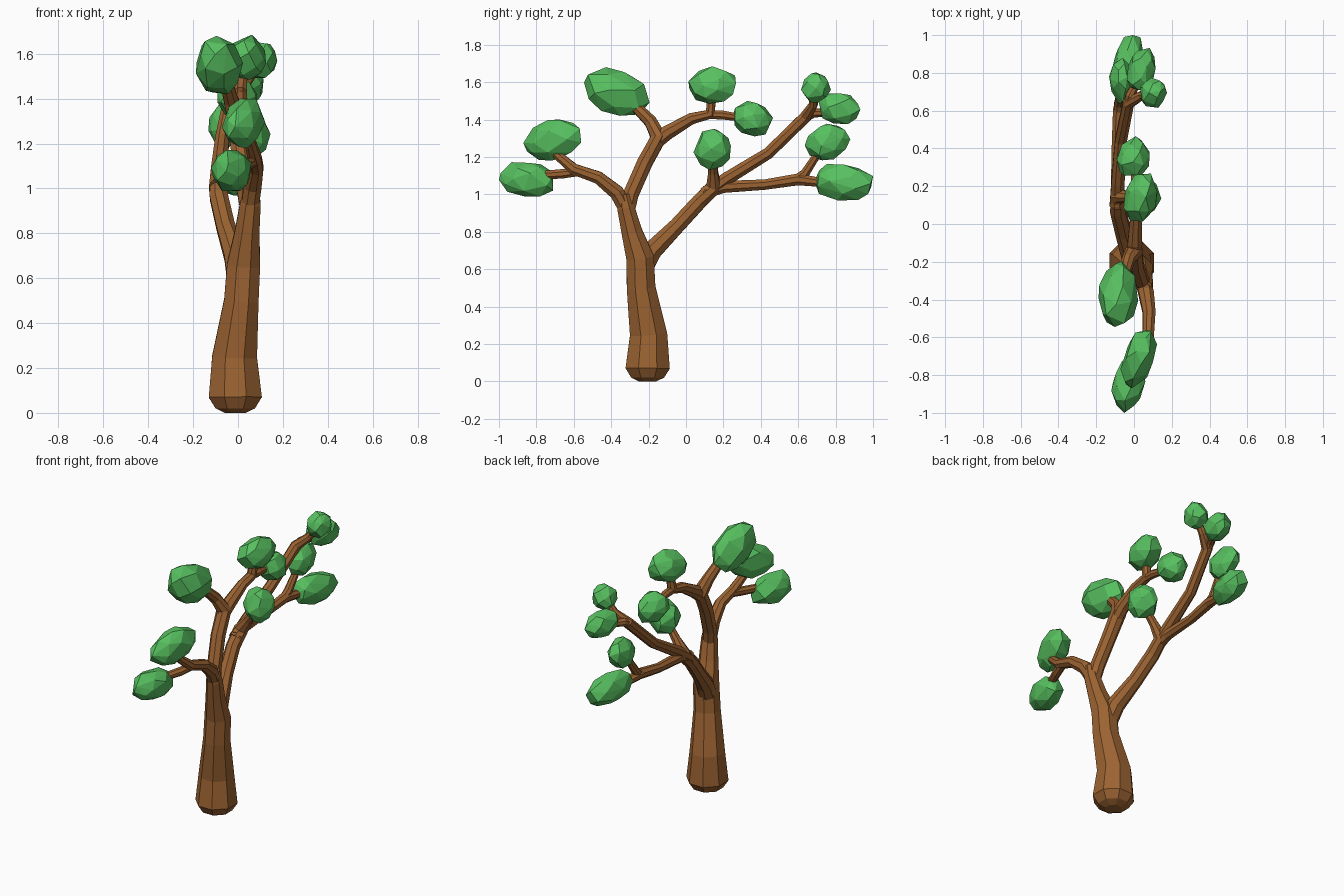
import bpy, bmesh, math, random
from mathutils import Vector, Matrix

if "Cube" in bpy.data.objects:
    bpy.data.objects.remove(bpy.data.objects["Cube"])

random.seed(4)


def material(name, rgb):
    m = bpy.data.materials.new(name)
    m.diffuse_color = (*rgb, 1)
    m.use_nodes = True
    m.node_tree.nodes["Principled BSDF"].inputs["Base Color"].default_value = m.diffuse_color
    return m


BARK = material("bark brown", (0.33, 0.125, 0.032))
LEAF = material("leaf green", (0.095, 0.52, 0.115))


def add_object(name, bm, mat):
    bmesh.ops.recalc_face_normals(bm, faces=bm.faces)
    me = bpy.data.meshes.new(name)
    bm.to_mesh(me)
    bm.free()
    me.materials.append(mat)
    ob = bpy.data.objects.new(name, me)
    bpy.context.collection.objects.link(ob)


def branch(name, path, sides=8):
    """Tapered faceted tube through (x, y, z, radius) points."""
    bm = bmesh.new()
    pts = [Vector(p[:3]) for p in path]
    rings, side = [], Vector((1, 0, 0))
    for i, p in enumerate(pts):
        a = (p - pts[i - 1]).normalized() if i else Vector()
        b = (pts[i + 1] - p).normalized() if i < len(pts) - 1 else Vector()
        t = (a + b).normalized()
        side = (side - t * side.dot(t)).normalized()
        up = t.cross(side)
        ring = []
        for k in range(sides):
            ang = 2 * math.pi * (k + 0.5) / sides
            ring.append(bm.verts.new(p + path[i][3] * (side * math.cos(ang) + up * math.sin(ang))))
        rings.append(ring)
    for r0, r1 in zip(rings, rings[1:]):
        for k in range(sides):
            n = (k + 1) % sides
            bm.faces.new((r0[k], r0[n], r1[n], r1[k]))
    bm.faces.new(rings[0][::-1])
    bm.faces.new(rings[-1])
    add_object(name, bm, BARK)


def leaf_clump(name, centre, half, tilt=0, yaw=0, n=27):
    """Irregular faceted blob: hull of scattered points fitted to a box."""
    rot = Matrix.Rotation(math.radians(yaw), 3, 'Z') @ Matrix.Rotation(math.radians(tilt), 3, 'X')
    pts = []
    for i in range(n):
        z = 1 - 2 * (i + 0.5) / n
        r = math.sqrt(1 - z * z)
        a = i * 2.39996 + random.uniform(-0.25, 0.25)
        v = Vector((r * math.cos(a), r * math.sin(a), z)) * random.uniform(0.93, 1.06)
        pts.append(rot @ Vector([v[k] * half[k] for k in range(3)]))
    lo = [min(p[k] for p in pts) for k in range(3)]
    hi = [max(p[k] for p in pts) for k in range(3)]
    bm = bmesh.new()
    for p in pts:
        bm.verts.new([centre[k] + half[k] * (2 * (p[k] - lo[k]) / (hi[k] - lo[k]) - 1) for k in range(3)])
    res = bmesh.ops.convex_hull(bm, input=bm.verts)
    loose = [v for v in bm.verts if not v.link_faces]
    bmesh.ops.delete(bm, geom=loose, context='VERTS')
    add_object(name, bm, LEAF)


# Trunk with rounded foot, leaning into the left limb
branch("trunk", [(-.012, -.205, 0.0, .05), (-.012, -.205, .02, .095), (-.012, -.205, .07, .128),
                 (-.015, -.2, .25, .108), (.015, -.24, .5, .083), (.025, -.245, .66, .08),
                 (.04, -.29, .8, .06), (.055, -.322, .93, .05), (.06, -.335, 1.0, .036)])

# Left limb and its twigs
branch("left_limb", [(.05, -.31, .9, .042), (.065, -.37, 1.01, .043), (.08, -.47, 1.09, .036),
                     (.075, -.6, 1.135, .032), (.05, -.7, 1.22, .025)])
branch("left_twig", [(.078, -.55, 1.125, .026), (.045, -.66, 1.11, .027), (-.01, -.8, 1.1, .024)])

# Middle limb and its twigs
branch("middle_limb", [(.05, -.315, .9, .042), (.035, -.295, 1.0, .045), (.01, -.22, 1.17, .045),
                       (.0, -.145, 1.305, .048), (-.03, -.19, 1.39, .036), (-.06, -.3, 1.5, .028)])
branch("middle_fork", [(.0, -.17, 1.27, .04), (.005, -.1, 1.33, .042), (.01, .03, 1.405, .033),
                       (.01, .13, 1.43, .032), (.02, .14, 1.56, .024)])
branch("middle_twig", [(.01, .1, 1.425, .024), (.01, .19, 1.425, .026), (.0, .32, 1.405, .02)])

# Right limb and its twigs
branch("right_limb", [(.01, -.245, .58, .06), (-.01, -.18, .7, .056), (-.055, -.05, .83, .045),
                      (-.085, .07, .96, .044), (-.085, .15, 1.04, .045), (-.03, .145, 1.12, .028),
                      (.03, .14, 1.2, .024)])
branch("right_upper_limb", [(-.09, .1, 1.0, .042), (-.085, .22, 1.085, .038), (-.07, .44, 1.22, .034),
                            (-.03, .64, 1.415, .034), (.04, .68, 1.48, .025), (.09, .69, 1.55, .02)])
branch("right_upper_twig", [(-.035, .62, 1.4, .026), (-.02, .68, 1.435, .027), (.03, .78, 1.44, .02)])
branch("right_lower_limb", [(-.09, .1, 1.01, .038), (-.09, .2, 1.04, .035), (-.09, .42, 1.052, .03),
                            (-.08, .6, 1.08, .034), (-.06, .75, 1.06, .024)])
branch("right_lower_twig", [(-.08, .58, 1.075, .026), (-.08, .635, 1.11, .027), (-.07, .7, 1.21, .022)])

# Leaf clumps: centre, half sizes, tilt, yaw
clumps = [((-.083, -.37, 1.55), (.105, .175, .13), -25, 0),
          ((.025, -.715, 1.29), (.097, .155, .11), 15, -25),
          ((-.03, -.855, 1.08), (.09, .145, .092), -5, -15),
          ((.035, .14, 1.585), (.09, .127, .1), 0, -20),
          ((-.005, .36, 1.405), (.087, .105, .095), -25, -15),
          ((.055, .14, 1.24), (.09, .1, .11), 0, 0),
          ((.103, .695, 1.572), (.072, .08, .08), 20, 0),
          ((.038, .82, 1.457), (.076, .112, .082), -10, -20),
          ((-.062, .757, 1.28), (.07, .122, .098), 30, 0),
          ((-.035, .843, 1.065), (.085, .157, .097), -8, -15)]
for i, c in enumerate(clumps):
    leaf_clump(f"leaf_clump_{i + 1}", *c)
